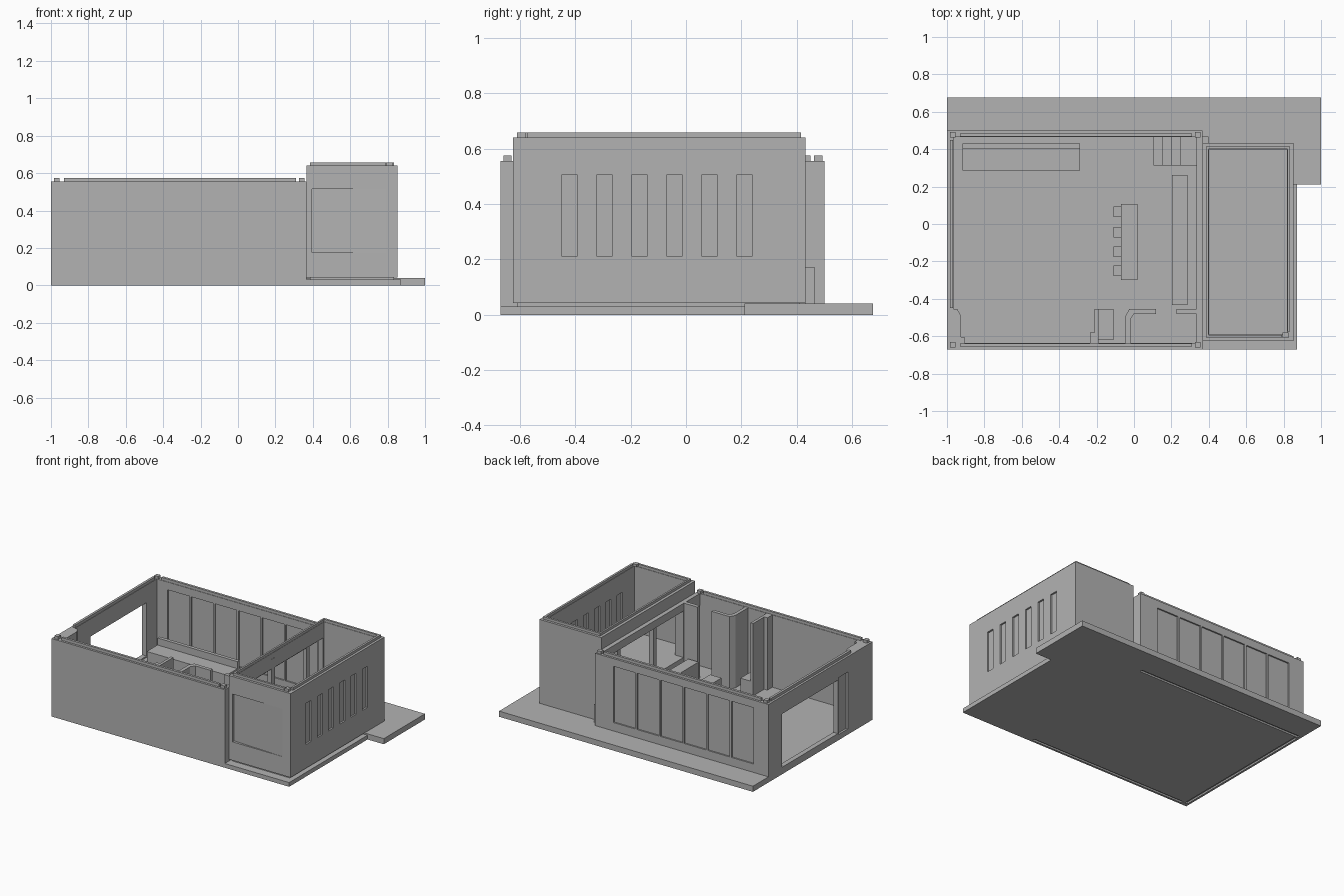
import bpy, bmesh

if "Cube" in bpy.data.objects:
    bpy.data.objects.remove(bpy.data.objects["Cube"])

mat = bpy.data.materials.new("plain_grey")
mat.diffuse_color = (0.45, 0.45, 0.45, 1)
mat.use_nodes = True
mat.node_tree.nodes["Principled BSDF"].inputs["Base Color"].default_value = mat.diffuse_color


def prism(name, pts, z0, z1):
    """Extrude a flat outline from z0 to z1."""
    bm = bmesh.new()
    face = bm.faces.new([bm.verts.new((x, y, z0)) for x, y in pts])
    top = bmesh.ops.extrude_face_region(bm, geom=[face])["geom"]
    for v in top:
        if isinstance(v, bmesh.types.BMVert):
            v.co.z = z1
    bmesh.ops.recalc_face_normals(bm, faces=bm.faces)
    me = bpy.data.meshes.new(name)
    bm.to_mesh(me)
    bm.free()
    me.materials.append(mat)
    ob = bpy.data.objects.new(name, me)
    bpy.context.collection.objects.link(ob)
    return ob


def box(name, x0, x1, y0, y1, z0, z1):
    return prism(name, [(x0, y0), (x1, y0), (x1, y1), (x0, y1)], z0, z1)


def cut(ob, cutters):
    """Subtract the cutters, then remove them."""
    for c in cutters:
        m = ob.modifiers.new("cut", 'BOOLEAN')
        m.operation = 'DIFFERENCE'
        m.solver = 'EXACT'
        m.object = c
        bpy.context.view_layer.objects.active = ob
        bpy.ops.object.modifier_apply(modifier=m.name)
        bpy.data.objects.remove(c)


# Ground slab with a locating groove underneath
slab = prism("base_slab", [(-1, -.67), (.365, -.67), (.365, .212), (1, .212),
                           (1, .675), (-1, .675)], 0, .04)
G = .012
cut(slab, [box("groove_back", -.98, .34, .465, .485, -.01, G),
           box("groove_left", -.985, -.965, -.64, .45, -.01, G),
           box("groove_front", -.95, .3, -.655, -.637, -.01, G)])
box("side_slab", .365, .872, -.67, .212, 0, .03)
box("side_plinth", .385, .835, -.61, .41, .02, .045)

# Main room walls
H, T = .555, .035
box("front_wall", -1, .365, -.67, -.67 + T, .04, H)

back = box("back_wall", -1, .365, .5 - T, .5, .04, H)
cuts = []
for i in range(6):
    x = -.88 + i * .186
    cuts.append(box("pane_out", x, x + .172, .49, .52, .10, .50))
    cuts.append(box("pane_in", x, x + .172, .45, .475, .10, .50))
cut(back, cuts)

left = box("left_wall", -1, -1 + T, -.67 + T, .5 - T, .04, H)
cut(left, [box("window_cut", -1.1, -.9, -.28, .35, .05, .43),
           box("door_cut", -1.1, -.985, -.395, -.285, .0, .445)])

right = box("right_wall", .335, .365, -.67 + T, .5 - T, .04, H)
cut(right, [box("opening_cut", .3, .39, -.45, .41, .17, .50)])

# Thick corner in the main room
prism("corner_pillar", [(-.965, -.635), (-.905, -.635), (-.905, -.605),
                        (-.925, -.605), (-.925, -.49), (-.945, -.455),
                        (-.965, -.455)], .04, H)

# Raised locating lip and pegs on the main walls
L = .575
box("back_lip", -.93, .31, .468, .485, H, L)
box("front_lip", -.93, .31, -.655, -.638, H, L)
box("left_lip", -.985, -.968, -.45, .45, H, L)
for x in (-.97, .34):
    for y in (-.645, .478):
        box("corner_peg", x - .015, x + .015, y - .015, y + .015, H, L)

# Raised side room
X0, X1, Y0, Y1, Z0, Z1 = .365, .852, -.625, .432, .043, .64
W = .035
side_front = box("side_front_wall", X0, X1, Y0, Y0 + W, Z0, Z1)
cut(side_front, [prism("tapered_recess", [(.395, Y0 - .02), (.79, Y0 - .02), (.79, Y0),
                                          (.395, Y0 + .018)], .175, .515)])
box("side_back_wall", X0, X1, Y1 - W, Y1, Z0, Z1)
side_right = box("side_right_wall", X1 - W, X1, Y0 + W, Y1 - W, Z0, Z1)
cuts = []
for i in range(6):
    y = -.45 + i * .1265
    cuts.append(box("slot_out", X1 - .012, X1 + .02, y, y + .057, .212, .505))
    cuts.append(box("slot_in", X1 - .06, X1 - .023, y, y + .057, .212, .505))
cut(side_right, cuts)
side_left = box("side_left_wall", X0, X0 + W, Y0 + W, Y1 - W, Z0, Z1)
cut(side_left, [box("opening_cut", .3, .5, -.45, .385, .17, .53)])
box("side_floor", X0 + W, X1 - W, Y0 + W, Y1 - W, .14, .17)
box("side_wall_step", .365, .397, .432, .467, .04, .17)

# Lip on the side room walls
S = .658
box("side_lip_front", .385, .79, -.608, -.593, Z1, S)
box("side_lip_back", .385, .835, .4, .415, Z1, S)
box("side_lip_right", .82, .835, -.575, .4, Z1, S)
box("side_lip_left", .385, .398, -.593, .4, Z1, S)
box("side_peg", .795, .825, -.61, -.58, Z1, S)

# Posts in the opening between the rooms
box("opening_post_front", .37, .402, -.195, -.16, .17, .6)
box("opening_post_back", .342, .365, .247, .283, .04, H)

# Stairs up to the side room
for i in range(4):
    box("stair_step", .105 + i * .0475, .335, .312, .465, .04, .072 + i * .033)

# Bench seat with backrest
box("bench_seat", -.918, -.288, .285, .405, .04, .12)
box("bench_back", -.918, -.288, .405, .43, .04, .17)

# Table, stools and long counter
box("table", -.07, .02, -.3, .108, .04, .19)
for y in (-.25, -.148, -.045, .065):
    box("stool", -.11, -.07, y - .028, y + .028, .04, .13)
box("long_counter", .203, .285, -.432, .262, .04, .18)

# Small room partitions
prism("partition_corner", [(-.045, -.635), (-.02, -.635), (-.02, -.51), (.0, -.48),
                           (.118, -.48), (.118, -.455), (-.025, -.455),
                           (-.045, -.49)], .04, H)
box("partition_stub", .228, .335, -.482, -.455, .04, H)
prism("closet_wall", [(-.235, -.645), (-.19, -.645), (-.19, -.455), (-.21, -.455),
                      (-.21, -.58), (-.235, -.58)], .04, H)
box("cabinet", -.19, -.11, -.62, -.455, .04, .14)
